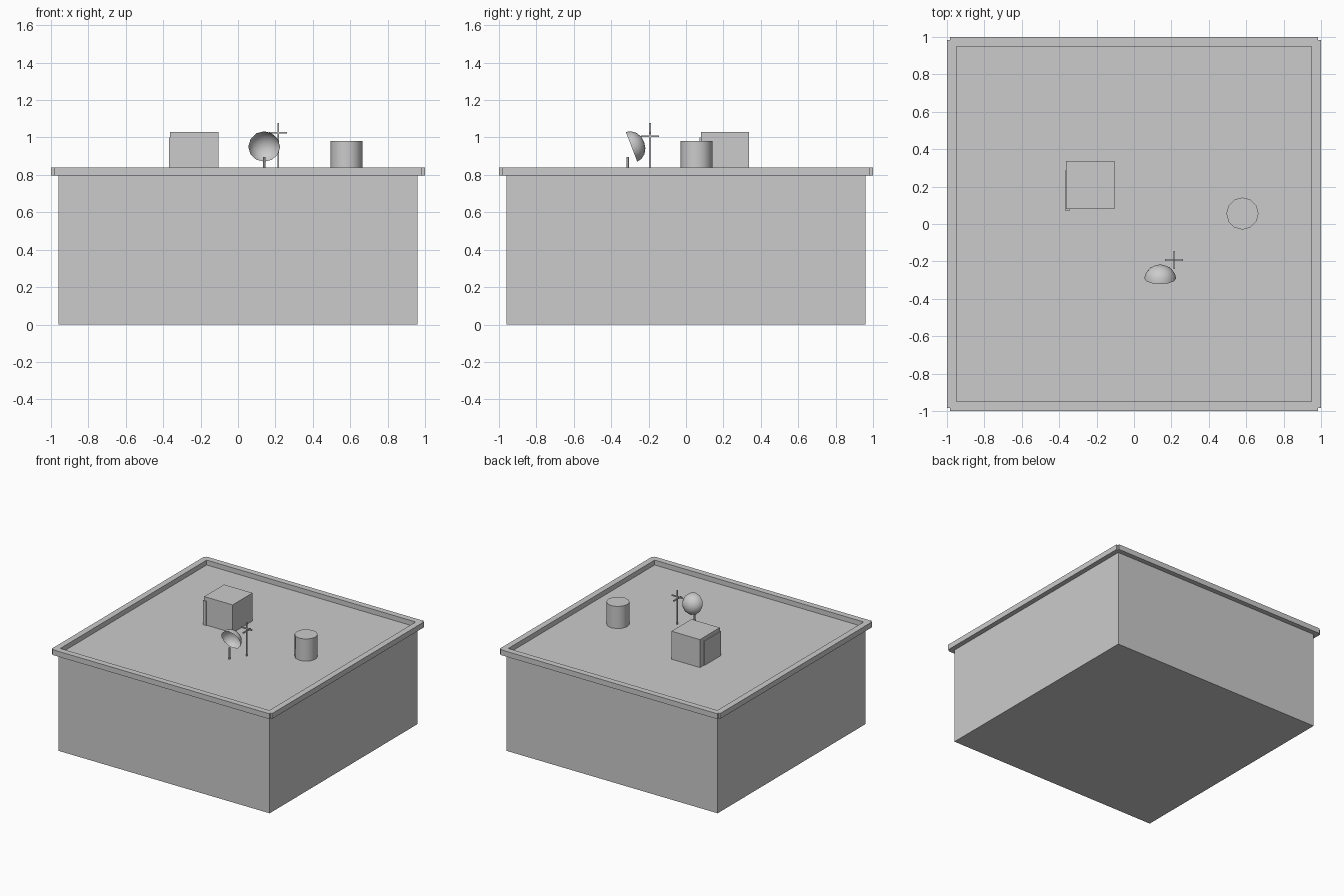
import bpy, bmesh, math
from mathutils import Matrix, Vector

if "Cube" in bpy.data.objects:
    bpy.data.objects.remove(bpy.data.objects["Cube"])

ROOF = 0.80


def finish(bm, name):
    bmesh.ops.remove_doubles(bm, verts=bm.verts, dist=1e-5)
    bmesh.ops.recalc_face_normals(bm, faces=bm.faces)
    mesh = bpy.data.meshes.new(name)
    bm.to_mesh(mesh)
    bm.free()
    obj = bpy.data.objects.new(name, mesh)
    bpy.context.collection.objects.link(obj)
    return obj


def smooth(obj, angle=40):
    bpy.ops.object.select_all(action='DESELECT')
    obj.select_set(True)
    bpy.context.view_layer.objects.active = obj
    bpy.ops.object.shade_smooth_by_angle(angle=math.radians(angle))


def box(name, lo, hi):
    lo, hi = Vector(lo), Vector(hi)
    bm = bmesh.new()
    bmesh.ops.create_cube(bm, size=1, matrix=Matrix.Translation((lo + hi) / 2)
                          @ Matrix.Diagonal((*(hi - lo), 1)))
    return finish(bm, name)


def cylinder(name, x, y, z0, z1, r, sides):
    bm = bmesh.new()
    bmesh.ops.create_cone(bm, cap_ends=True, segments=sides, radius1=r, radius2=r,
                          depth=z1 - z0, matrix=Matrix.Translation((x, y, (z0 + z1) / 2)))
    return finish(bm, name)


# Building block with flat roof
box("building_body", (-0.96, -0.96, 0), (0.96, 0.96, ROOF))

# Overhanging parapet: one side turned four times, notched at the corners
side = [(-0.95, 0.95), (0.95, 0.95), (0.985, 0.985), (0.985, 1.0), (-0.985, 1.0), (-0.985, 0.985)]
bm = bmesh.new()
for i in range(4):
    rot = Matrix.Rotation(i * math.pi / 2, 3, 'Z')
    low = [bm.verts.new(rot @ Vector((x, y, 0.796))) for x, y in side]
    top = [bm.verts.new(rot @ Vector((x, y, 0.84))) for x, y in side]
    bm.faces.new(low)
    bm.faces.new(top)
    for a in (0, 2, 3, 4):  # skip the mitre joints
        bm.faces.new((low[a], low[a + 1], top[a + 1], top[a]))
finish(bm, "parapet")

# Rooftop hut with a door panel wrapping its corner
box("roof_hut", (-0.363, 0.08, ROOF), (-0.105, 0.338, 1.03))
box("hut_door_panel", (-0.37, 0.073, ROOF), (-0.342, 0.285, 1.0))

# Round vent
smooth(cylinder("roof_vent", 0.58, 0.056, ROOF, 0.982, 0.086, 12))

# Dish: open bowl tilted slightly downward, on a short post
bm = bmesh.new()
bmesh.ops.create_uvsphere(bm, u_segments=12, v_segments=8, radius=0.085)
bmesh.ops.delete(bm, geom=[v for v in bm.verts if v.co.z < -0.001], context='VERTS')
bm.transform(Matrix.Translation((0.14, -0.291, 0.95))
             @ Matrix.Rotation(math.radians(-69), 4, 'X')
             @ Matrix.Diagonal((1, 1, 0.85, 1)))
dish = finish(bm, "dish_bowl")
smooth(dish, 60)
cylinder("dish_post", 0.14, -0.311, ROOF, 0.895, 0.007, 6)

# Antenna mast with two crossed bars
AX, AY, T = 0.215, -0.193, 0.005
box("antenna_mast", (AX - T, AY - T, ROOF), (AX + T, AY + T, 1.078))
box("antenna_bar_x", (AX - 0.048, AY - T, 1.021), (AX + 0.048, AY + T, 1.03))
box("antenna_bar_y", (AX - T, AY - 0.048, 1.003), (AX + T, AY + 0.048, 1.012))
